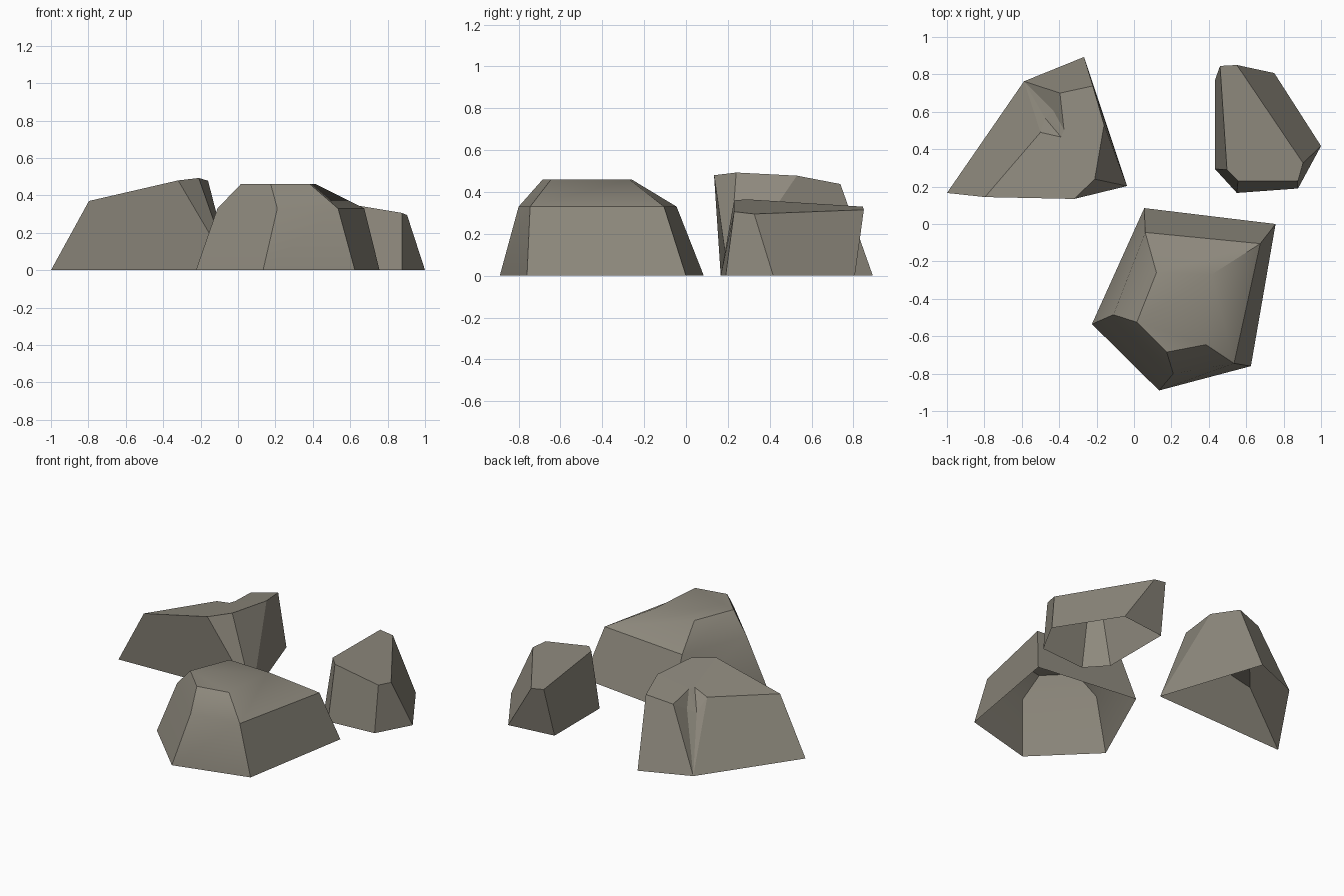
import bpy, math

if "Cube" in bpy.data.objects:
    bpy.data.objects.remove(bpy.data.objects["Cube"])

stone = bpy.data.materials.new("grey brown stone")
stone.diffuse_color = (0.27, 0.25, 0.205, 1)
stone.use_nodes = True
stone.node_tree.nodes["Principled BSDF"].inputs["Base Color"].default_value = stone.diffuse_color


def make(name, verts, faces, smooth=None):
    me = bpy.data.meshes.new(name)
    me.from_pydata(verts, [], faces)
    me.materials.append(stone)
    ob = bpy.data.objects.new(name, me)
    bpy.context.collection.objects.link(ob)
    if smooth:
        bpy.ops.object.select_all(action='DESELECT')
        ob.select_set(True)
        bpy.context.view_layer.objects.active = ob
        bpy.ops.object.shade_smooth_by_angle(angle=math.radians(smooth))
    return ob


def loft(name, rings, smooth=None):
    """Rings run counterclockwise from the ground up; open base, capped top."""
    n = len(rings[0])
    verts = [p for r in rings for p in r]
    faces = [(k*n + i, k*n + (i+1) % n, (k+1)*n + (i+1) % n, (k+1)*n + i)
             for k in range(len(rings) - 1) for i in range(n)]
    faces.append(tuple(range(len(verts) - n, len(verts))))
    return make(name, verts, faces, smooth)


def level(z, pts):
    return [(x, y, z) for x, y in pts]


# large front rock: base, shoulder and flat top
loft("front_rock", [
    level(0, [(.055, .085), (-.225, -.535), (.134, -.89), (.625, -.76), (.757, 0)]),
    level(.33, [(.06, -.045), (-.11, -.485), (.21, -.80), (.535, -.745), (.675, -.105)]),
    level(.46, [(.12, -.26), (.015, -.525), (.175, -.685), (.385, -.645), (.415, -.27)]),
], 35)

# small right rock with a tilted top
loft("right_rock", [
    level(0, [(.877, .19), (1, .417), (.75, .807), (.433, .77), (.433, .294), (.55, .166)]),
    [(.877, .23, .306), (.904, .326, .295), (.55, .85, .315),
     (.46, .845, .33), (.497, .29, .365), (.556, .23, .36)],
])

# left rock with a notch cut into its back
make("left_rock", [
    (-1, .166, 0), (-.037, .203, 0), (-.267, .893, 0), (-.588, .763, 0),       # base
    (-.797, .144, .37), (-.32, .134, .48), (-.21, .24, .493),                  # top rim
    (-.16, .53, .478), (-.22, .738, .438),
    (-.396, .70, .405), (-.43, .604, .345), (-.374, .503, .428),               # notch rim
    (-.39, .465, .427), (-.50, .49, .40), (-.476, .567, .32),                  # notch floor
], [
    (0, 1, 5, 4), (1, 6, 5), (1, 7, 6), (1, 2, 8, 7),       # front and right
    (2, 3, 9, 8), (3, 0, 4, 13),                            # back and left
    (4, 5, 12, 13), (5, 6, 7, 11, 12), (7, 8, 9, 11),       # top
    (3, 10, 9), (9, 10, 11), (3, 14, 10),                   # notch
    (10, 14, 11), (14, 12, 11), (3, 13, 14), (14, 13, 12),
])
